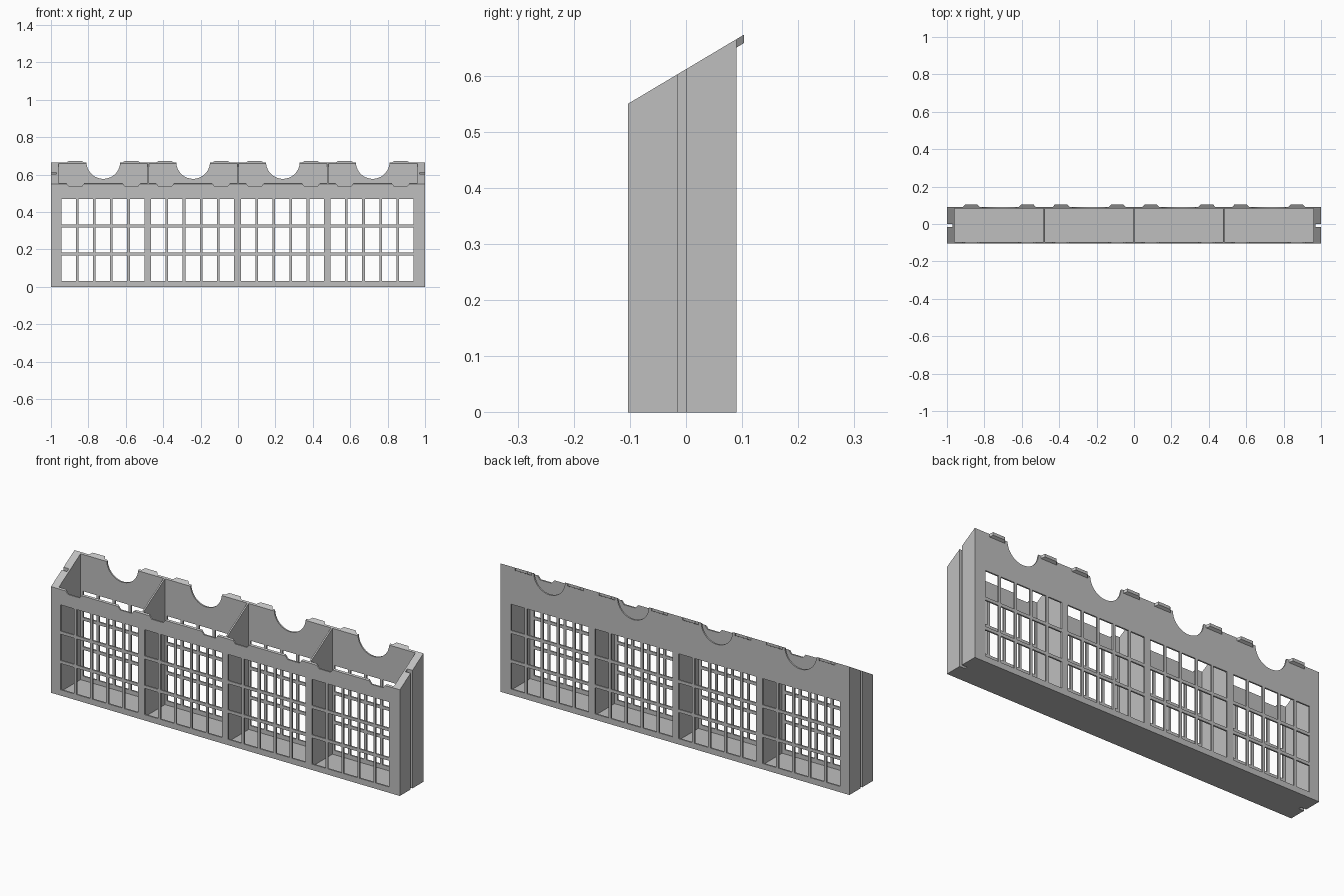
import bpy, bmesh, math
from mathutils import Vector

if "Cube" in bpy.data.objects:
    bpy.data.objects.remove(bpy.data.objects["Cube"])

FRONT, BACK = -0.103, 0.09       # outer faces of the long walls
WALL = 0.008                     # thin wall thickness
Z_FRONT, Z_BACK = 0.55, 0.665
SLOPE = (Z_BACK - Z_FRONT) / (BACK - FRONT)
CELLS = [-0.72, -0.24, 0.24, 0.72]
CLIPS = [c + s * 0.15 for c in CELLS for s in (-1, 1)]

grey = bpy.data.materials.new("grey plastic")
grey.diffuse_color = (0.52, 0.52, 0.52, 1)
grey.use_nodes = True
grey.node_tree.nodes["Principled BSDF"].inputs["Base Color"].default_value = grey.diffuse_color


def prism(bm, points, offset):
    """Extrude a polygon of 3D points along offset."""
    face = bm.faces.new([bm.verts.new(p) for p in points])
    ext = bmesh.ops.extrude_face_region(bm, geom=[face])["geom"]
    moved = [v for v in ext if isinstance(v, bmesh.types.BMVert)]
    bmesh.ops.translate(bm, verts=moved, vec=Vector(offset))


def box(bm, x0, x1, y0, y1, z0, z1):
    prism(bm, [(x0, y0, z0), (x1, y0, z0), (x1, y1, z0), (x0, y1, z0)], (0, 0, z1 - z0))


def finish(bm, name):
    bmesh.ops.recalc_face_normals(bm, faces=bm.faces)
    mesh = bpy.data.meshes.new(name)
    bm.to_mesh(mesh)
    bm.free()
    mesh.materials.append(grey)
    obj = bpy.data.objects.new(name, mesh)
    bpy.context.collection.objects.link(obj)
    return obj


def cut(obj, bm):
    """Subtract the shapes in bm, then discard the cutter."""
    cutter = finish(bm, "cutter")
    cutter.hide_render = True
    mod = obj.modifiers.new("cut", 'BOOLEAN')
    mod.operation, mod.solver, mod.object = 'DIFFERENCE', 'EXACT', cutter
    bpy.context.view_layer.objects.active = obj
    bpy.ops.object.modifier_apply(modifier=mod.name)
    bpy.data.objects.remove(cutter)


# Slope-topped solid body
bm = bmesh.new()
prism(bm, [(-1, FRONT, 0), (-1, BACK, 0), (-1, BACK, Z_BACK), (-1, FRONT, Z_FRONT)], (2, 0, 0))
body = finish(bm, "rack_body")

# Four open compartments, leaving floor, walls and dividers
bm = bmesh.new()
for c in CELLS:
    left = c - 0.24 + (0 if c == CELLS[0] else WALL / 2)
    right = c + 0.24 - (0 if c == CELLS[-1] else WALL / 2)
    box(bm, left, right, FRONT + WALL, BACK - WALL, WALL, 1)
cut(body, bm)

# Window grids: five columns by three rows per compartment, front and back
bm = bmesh.new()
W, H, BAR = 0.0776, 0.136, 0.014
for c in CELLS:
    for col in range(5):
        x = c - 0.003 + (col - 2) * (W + BAR)
        for row in range(3):
            z = 0.03 + row * (H + 0.016)
            box(bm, x - W / 2, x + W / 2, -0.2, 0.2, z, z + H)
cut(body, bm)

# Round scallops in the back wall, clip notches in the front wall, end grooves
bm = bmesh.new()
for c in CELLS:
    arc = [(c + 0.09 * math.cos(a), BACK - 0.03, 0.667 + 0.09 * math.sin(a))
           for a in (math.pi + math.pi * i / 32 for i in range(33))]
    prism(bm, arc + [(c + 0.09, BACK - 0.03, 0.8), (c - 0.09, BACK - 0.03, 0.8)], (0, 0.06, 0))
for x in CLIPS:
    prism(bm, [(x - 0.053, FRONT - 0.02, 0.56), (x - 0.033, FRONT - 0.02, 0.535),
               (x + 0.033, FRONT - 0.02, 0.535), (x + 0.053, FRONT - 0.02, 0.56)], (0, 0.04, 0))
for s in (-1, 1):
    x0, x1 = sorted((s * 0.97, s * 1.1))
    box(bm, x0, x1, -0.015, 0, -0.1, 0.8)
cut(body, bm)

# Tapered clips along the back rim, following the slope
bm = bmesh.new()
END = 0.103
for x in CLIPS:
    z1 = Z_BACK + SLOPE * (END - BACK)
    prism(bm, [(x - 0.046, BACK, Z_BACK), (x + 0.046, BACK, Z_BACK),
               (x + 0.034, END, z1), (x - 0.034, END, z1)], (0, 0, -0.015))
finish(bm, "back_clips")
